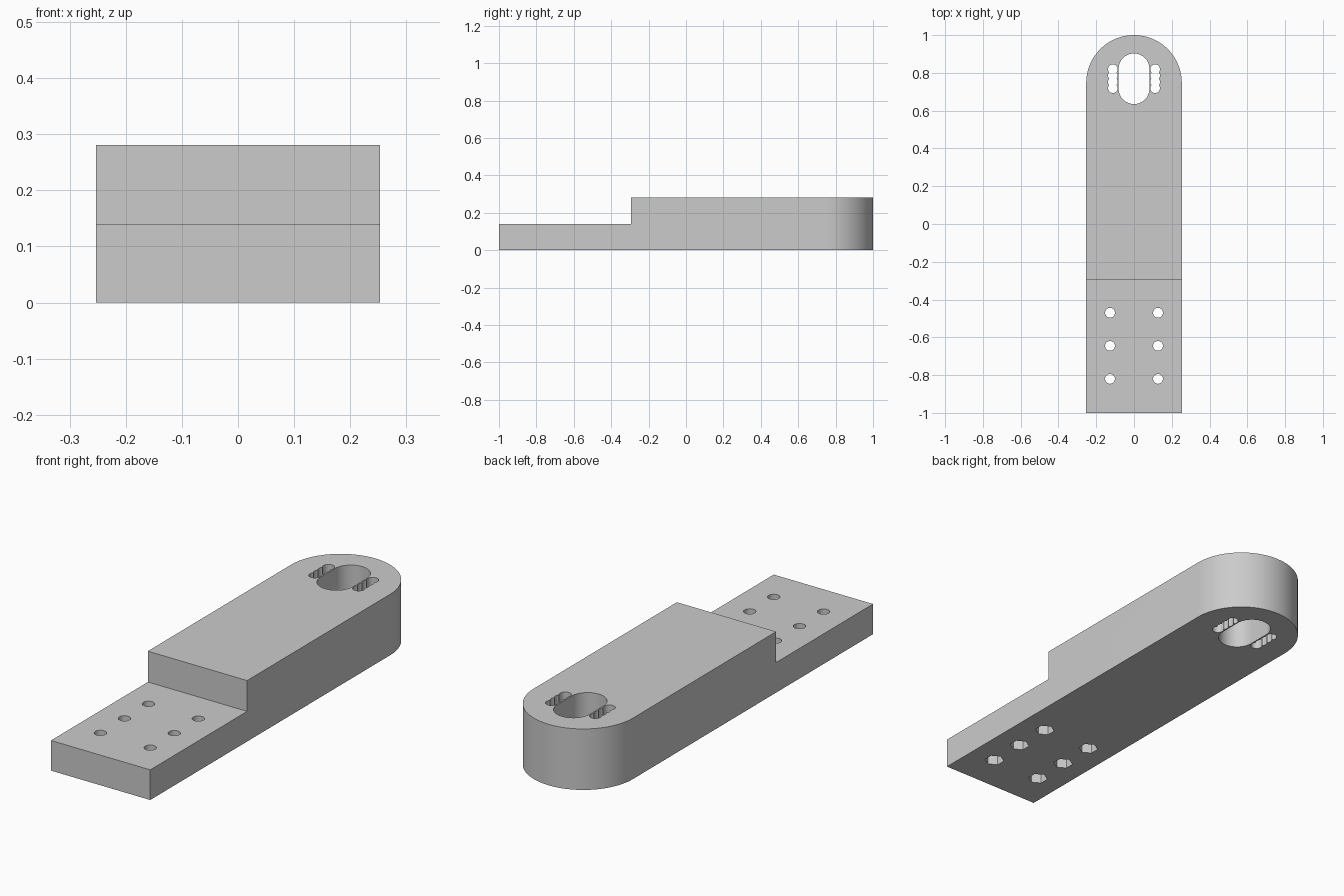
import bpy
import bmesh
from math import cos, sin, pi, radians

if "Cube" in bpy.data.objects:
    bpy.data.objects.remove(bpy.data.objects["Cube"])

HALF, THICK, STEP = 0.253, 0.281, 0.139
STEP_Y, ARC_Y = -0.295, 0.747
SLOT_Y = 0.769

grey = bpy.data.materials.new("plain grey")
grey.use_nodes = True
grey.diffuse_color = (0.6, 0.6, 0.6, 1)
grey.node_tree.nodes["Principled BSDF"].inputs["Base Color"].default_value = (0.6, 0.6, 0.6, 1)


def arc(x, y, r, start, end, n):
    """Points along an arc, angles in degrees."""
    angles = [radians(start + (end - start) * i / n) for i in range(n + 1)]
    return [(x + r * cos(a), y + r * sin(a)) for a in angles]


def prism(name, outline, z0, z1):
    """Extrude a flat outline between two heights."""
    bm = bmesh.new()
    face = bm.faces.new([bm.verts.new((x, y, z0)) for x, y in outline])
    top = bmesh.ops.extrude_face_region(bm, geom=[face])["geom"]
    verts = [v for v in top if isinstance(v, bmesh.types.BMVert)]
    bmesh.ops.translate(bm, verts=verts, vec=(0, 0, z1 - z0))
    bmesh.ops.recalc_face_normals(bm, faces=bm.faces)
    mesh = bpy.data.meshes.new(name)
    bm.to_mesh(mesh)
    bm.free()
    mesh.materials.append(grey)
    obj = bpy.data.objects.new(name, mesh)
    bpy.context.collection.objects.link(obj)
    return obj


def cut(target, outline, z0, z1):
    """Subtract a prism from the target and discard it."""
    cutter = prism("cutter", outline, z0, z1)
    cutter.hide_render = True
    mod = target.modifiers.new("cut", "BOOLEAN")
    mod.operation, mod.solver, mod.object = "DIFFERENCE", "EXACT", cutter
    bpy.context.view_layer.objects.active = target
    bpy.ops.object.modifier_apply(modifier=mod.name)
    bpy.data.objects.remove(cutter)


# Arm with a rounded back end
outline = [(-HALF, -1), (HALF, -1)] + arc(0, ARC_Y, HALF, 0, 180, 48)
arm = prism("bracket_arm", outline, 0, THICK)

# Thin mounting tongue: remove the upper half at the front
cut(arm, [(-1, -2), (1, -2), (1, STEP_Y), (-1, STEP_Y)], STEP, 1)

# Large rounded slot
slot = arc(0, SLOT_Y + 0.052, 0.082, 0, 180, 24) + arc(0, SLOT_Y - 0.052, 0.082, 180, 360, 24)
cut(arm, slot, -1, 1)

for side in (-1, 1):
    # Scalloped slots made of four overlapping round holes
    for i in range(4):
        y = SLOT_Y + (i - 1.5) * 0.0335
        cut(arm, arc(side * 0.112, y, 0.0255, 0, 360, 24)[:-1], -1, 1)
    # Bolt holes with hexagonal nut pockets underneath
    for y in (-0.82, -0.645, -0.47):
        cut(arm, arc(side * 0.127, y, 0.026, 0, 360, 24)[:-1], -1, 1)
        cut(arm, arc(side * 0.127, y, 0.043, 30, 390, 6)[:-1], -1, 0.065)

# Smooth the curved walls, keep the edges crisp
bpy.ops.object.select_all(action="DESELECT")
arm.select_set(True)
bpy.context.view_layer.objects.active = arm
bpy.ops.object.shade_smooth_by_angle(angle=radians(30))
